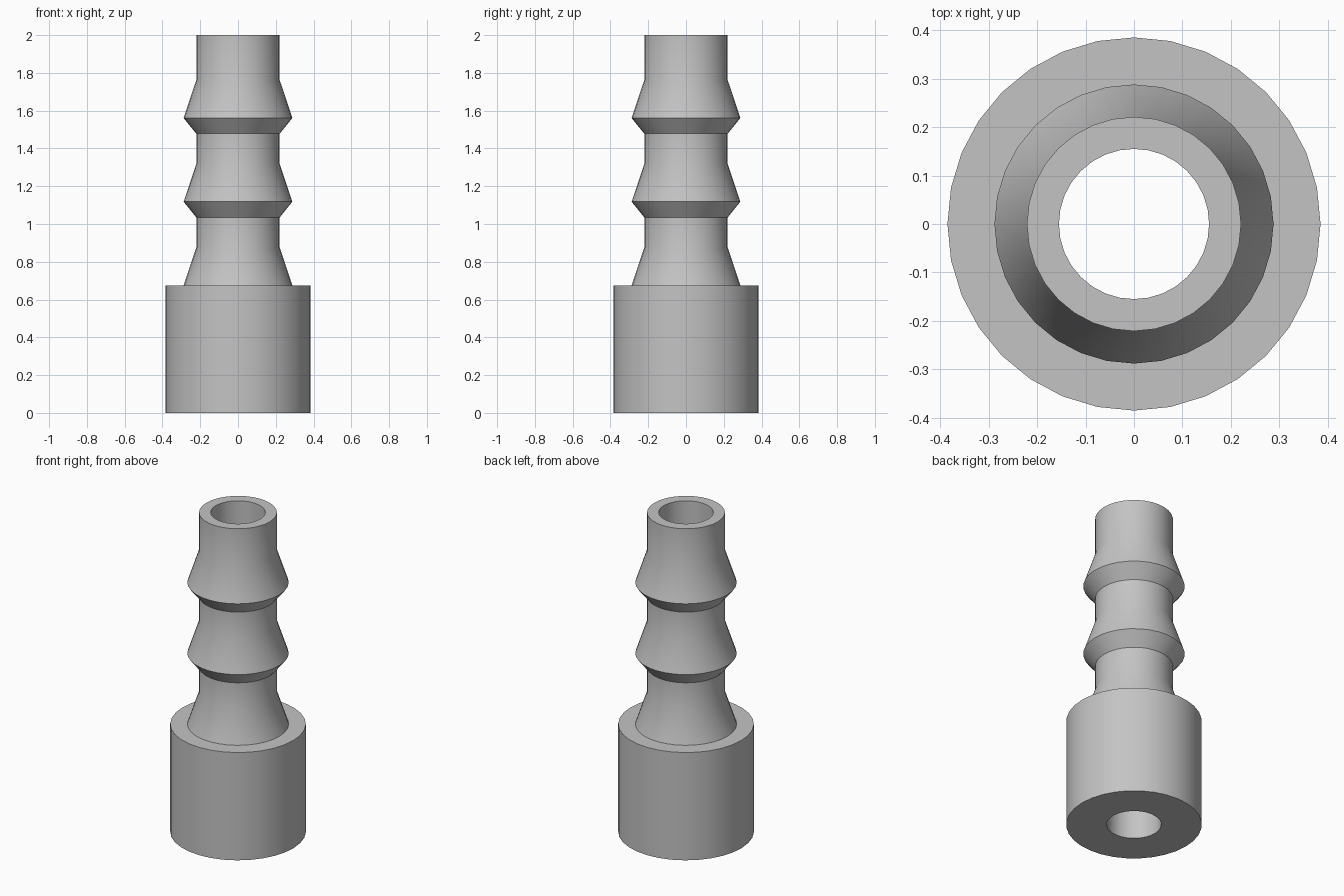
import bpy, bmesh
from math import cos, sin, tau, radians

cube = bpy.data.objects.get("Cube")
if cube:
    bpy.data.objects.remove(cube, do_unlink=True)

SIDES = 32
BORE, NECK, BARB, BASE = 0.155, 0.221, 0.288, 0.385
BASE_TOP, TOP, PITCH = 0.675, 2.0, 0.443

# Closed cross-section: bore, base collar, then three barbs up to the rim
profile = [(BORE, 0), (BASE, 0), (BASE, BASE_TOP)]
for i in range(3):
    z = BASE_TOP + i * PITCH
    if i:
        profile.append((NECK, z - 0.083))
    profile += [(BARB, z), (NECK, z + 0.2)]
profile += [(NECK, TOP), (BORE, TOP)]

# Revolve the cross-section
bm = bmesh.new()
rings = [[bm.verts.new((r * cos(tau * k / SIDES), r * sin(tau * k / SIDES), z))
          for k in range(SIDES)] for r, z in profile]
for a, b in zip(rings, rings[1:] + rings[:1]):
    for k in range(SIDES):
        n = (k + 1) % SIDES
        bm.faces.new((a[k], a[n], b[n], b[k]))
bmesh.ops.recalc_face_normals(bm, faces=bm.faces)
mesh = bpy.data.meshes.new("barbed_hose_fitting")
bm.to_mesh(mesh)
bm.free()

# Plain grey finish
grey = bpy.data.materials.new("plain_grey")
grey.use_nodes = True
colour = (0.55, 0.55, 0.55, 1)
grey.diffuse_color = colour
grey.node_tree.nodes["Principled BSDF"].inputs["Base Color"].default_value = colour
mesh.materials.append(grey)

fitting = bpy.data.objects.new("barbed_hose_fitting", mesh)
bpy.context.collection.objects.link(fitting)
bpy.ops.object.select_all(action="DESELECT")
fitting.select_set(True)
bpy.context.view_layer.objects.active = fitting
bpy.ops.object.shade_smooth_by_angle(angle=radians(30))
